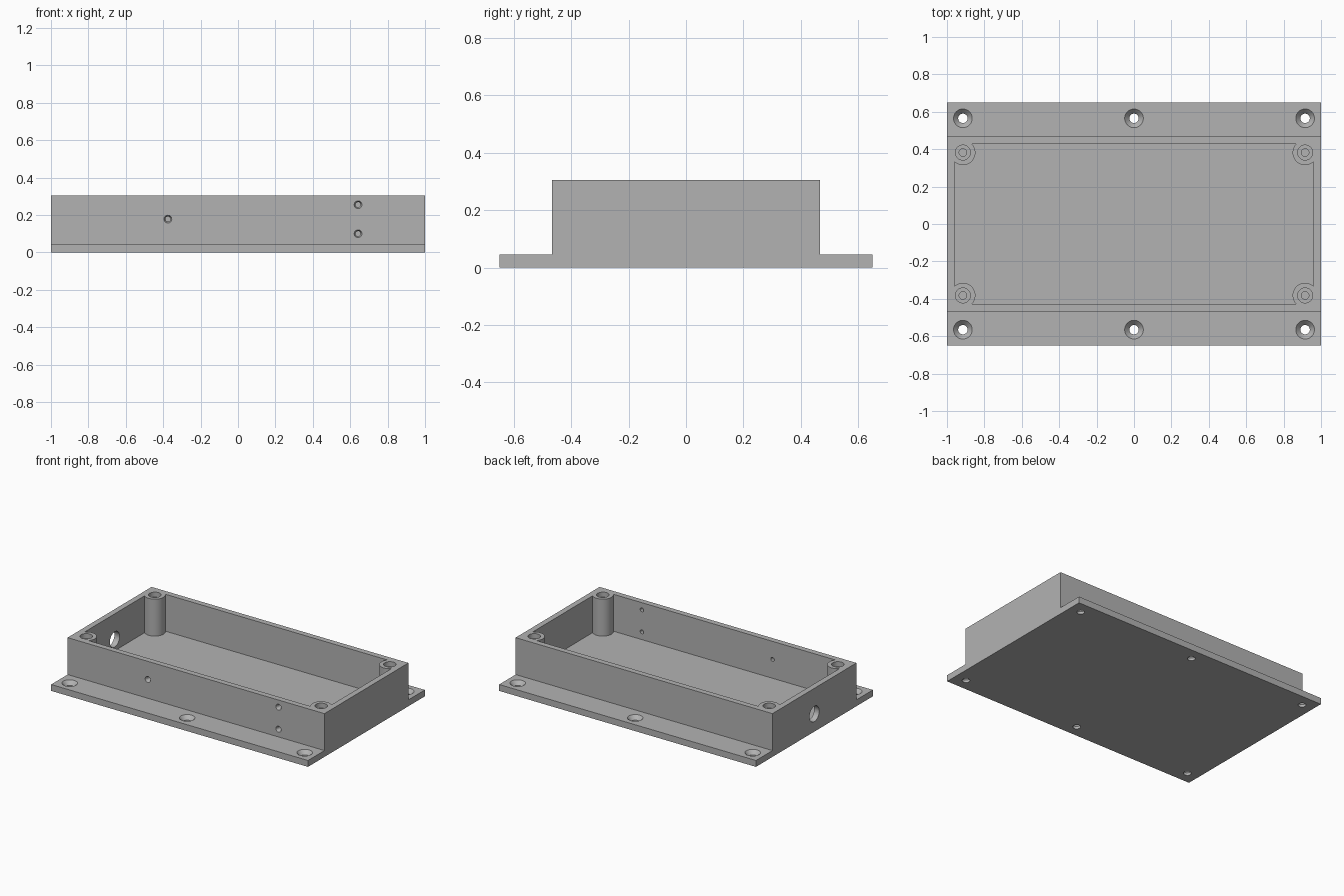
import bpy, bmesh, math
from mathutils import Matrix, Vector

cube = bpy.data.objects.get("Cube")
if cube:
    bpy.data.objects.remove(cube, do_unlink=True)

# Main dimensions
HALF_X, FLANGE_Y, BOX_Y = 1.0, 0.65, 0.467
BASE, TOP, WALL = 0.045, 0.305, 0.04
POST_X, POST_Y, POST_R = 0.915, 0.382, 0.067
SCREW_Y = 0.565

grey = bpy.data.materials.new("plain grey")
grey.use_nodes = True
grey.diffuse_color = (0.45, 0.45, 0.45, 1)
grey.node_tree.nodes["Principled BSDF"].inputs["Base Color"].default_value = (0.45, 0.45, 0.45, 1)


def add_object(name, bm):
    bmesh.ops.recalc_face_normals(bm, faces=bm.faces)
    mesh = bpy.data.meshes.new(name)
    bm.to_mesh(mesh)
    bm.free()
    mesh.materials.append(grey)
    obj = bpy.data.objects.new(name, mesh)
    bpy.context.collection.objects.link(obj)
    return obj


def extrude_profile(name, points):
    """Side profile in y, z swept along the full length."""
    bm = bmesh.new()
    face = bm.faces.new([bm.verts.new((-HALF_X, y, z)) for y, z in points])
    swept = bmesh.ops.extrude_face_region(bm, geom=[face])["geom"]
    bmesh.ops.translate(bm, vec=(2 * HALF_X, 0, 0),
                        verts=[v for v in swept if isinstance(v, bmesh.types.BMVert)])
    return add_object(name, bm)


def add_lathe(bm, profile, origin, axis=(0, 0, 1), sides=40):
    """Closed turned solid from (radius, distance along axis) pairs."""
    turn = Vector((0, 0, 1)).rotation_difference(Vector(axis)).to_matrix().to_4x4()
    place = Matrix.Translation(origin) @ turn
    rings = []
    for r, d in profile:
        rings.append([bm.verts.new(place @ Vector((r * math.cos(a), r * math.sin(a), d)))
                      for a in (math.tau * i / sides for i in range(sides))])
    for low, high in zip(rings, rings[1:]):
        for i in range(sides):
            j = (i + 1) % sides
            bm.faces.new((low[i], low[j], high[j], high[i]))
    bm.faces.new(rings[0][::-1])
    bm.faces.new(rings[-1])


def cut(target, cutter):
    mod = target.modifiers.new("cut", 'BOOLEAN')
    mod.operation, mod.solver, mod.object = 'DIFFERENCE', 'EXACT', cutter
    bpy.context.view_layer.objects.active = target
    bpy.ops.object.modifier_apply(modifier=mod.name)
    bpy.data.objects.remove(cutter, do_unlink=True)


# Box with a mounting flange along the front and back
half = [(FLANGE_Y, 0), (FLANGE_Y, BASE), (BOX_Y, BASE), (BOX_Y, TOP)]
enclosure = extrude_profile("enclosure", half + [(-y, z) for y, z in reversed(half)])

# Open cavity, leaving a round screw post in each corner
bm = bmesh.new()
size = (2 * (HALF_X - WALL), 2 * (BOX_Y - WALL), 0.4)
bmesh.ops.create_cube(bm, size=1, matrix=Matrix.Translation((0, 0, BASE + size[2] / 2))
                      @ Matrix.Diagonal((*size, 1)))
cavity = add_object("cavity_cutter", bm)
corners = [(sx * POST_X, sy * POST_Y) for sx in (-1, 1) for sy in (-1, 1)]
bm = bmesh.new()
for x, y in corners:
    add_lathe(bm, [(POST_R, -0.1), (POST_R, 0.6)], (x, y, 0), sides=64)
cut(cavity, add_object("post_cutter", bm))
cut(enclosure, cavity)

# All drilled holes
bm = bmesh.new()
for x, y in corners:  # stepped post holes
    add_lathe(bm, [(0.02, 0.07), (0.02, 0.27), (0.04, 0.27), (0.04, 0.35)], (x, y, 0))
for x in (-POST_X, 0, POST_X):  # countersunk flange holes
    for y in (-SCREW_Y, SCREW_Y):
        add_lathe(bm, [(0.025, -0.05), (0.025, 0.018), (0.05, BASE), (0.05, 0.08)], (x, y, 0))
for x, z in ((-0.375, 0.178), (0.642, 0.255), (0.642, 0.1)):  # small front holes
    add_lathe(bm, [(0.021, -0.03), (0.021, 0), (0.014, 0.015), (0.014, 0.06)],
              (x, -BOX_Y, z), (0, 1, 0), 24)
add_lathe(bm, [(0.054, -0.03), (0.054, 0.06)], (-HALF_X, 0, 0.125), (1, 0, 0))  # cable hole
cut(enclosure, add_object("hole_cutter", bm))

# Smooth the round walls, keep the edges crisp
bpy.ops.object.select_all(action='DESELECT')
enclosure.select_set(True)
bpy.context.view_layer.objects.active = enclosure
bpy.ops.object.shade_smooth_by_angle(angle=math.radians(30))
